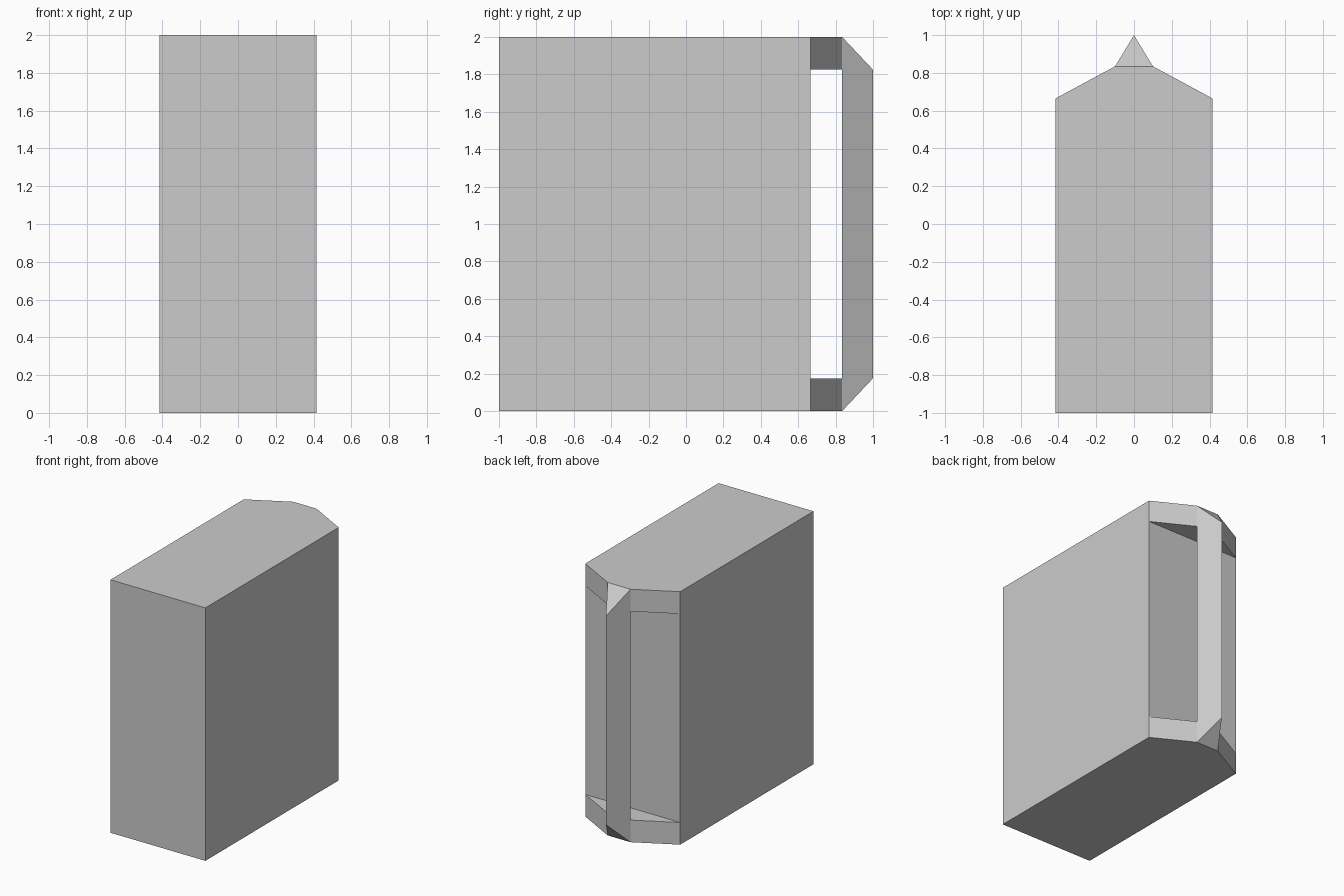
import bpy, bmesh

if "Cube" in bpy.data.objects:
    bpy.data.objects.remove(bpy.data.objects["Cube"])

HALF_W, BODY_BACK, BAR_HALF, BAR_BASE = 0.415, 0.665, 0.1, 0.835
HEIGHT, CAP = 2.0, 0.175


def prism(name, outline, z0, z1, inset=None):
    """Extrude an xy outline; inset gives a per-point pull-in of both ends."""
    inset = inset or [0] * len(outline)
    bm = bmesh.new()
    low = [bm.verts.new((x, y, z0 + d)) for (x, y), d in zip(outline, inset)]
    high = [bm.verts.new((x, y, z1 - d)) for (x, y), d in zip(outline, inset)]
    bm.faces.new(low[::-1])
    bm.faces.new(high)
    n = len(outline)
    for i in range(n):
        j = (i + 1) % n
        bm.faces.new((low[i], low[j], high[j], high[i]))
    bmesh.ops.recalc_face_normals(bm, faces=bm.faces)
    mesh = bpy.data.meshes.new(name)
    bm.to_mesh(mesh)
    bm.free()
    obj = bpy.data.objects.new(name, mesh)
    bpy.context.collection.objects.link(obj)
    return obj


# Main block
prism("body", [(-HALF_W, -1), (HALF_W, -1), (HALF_W, BODY_BACK), (-HALF_W, BODY_BACK)],
      0, HEIGHT)

# Tapered brackets at the bottom and top of the back
bracket = [(-HALF_W, BODY_BACK), (HALF_W, BODY_BACK), (BAR_HALF, BAR_BASE), (-BAR_HALF, BAR_BASE)]
for name, z in (("lower_bracket", 0), ("upper_bracket", HEIGHT - CAP)):
    prism(name, bracket, z, z + CAP)

# Triangular upright bar with sloped ends
prism("handle_bar", [(-BAR_HALF, BAR_BASE), (BAR_HALF, BAR_BASE), (0, 1)],
      0, HEIGHT, inset=[0, 0, CAP])
